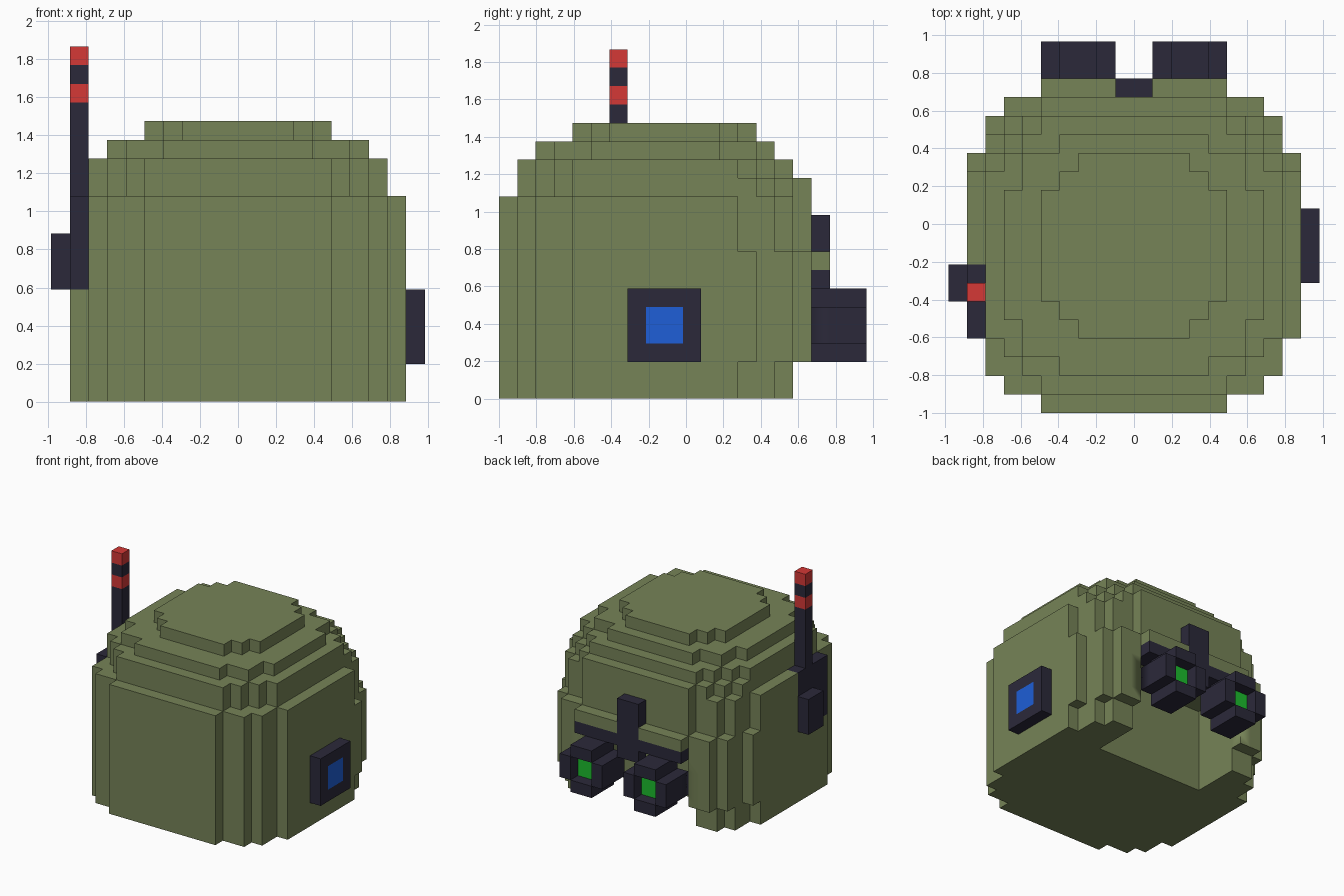
import bpy, bmesh, math

if "Cube" in bpy.data.objects:
    bpy.data.objects.remove(bpy.data.objects["Cube"])

S = 0.0983          # block size
BEVEL = 0.03

PARTS = [           # part name, material name, linear colour
    ("helmet_shell", "olive", (0.182, 0.228, 0.096)),
    ("ear_pad", "charcoal", (0.024, 0.022, 0.042)),
    ("ear_screen", "blue", (0.013, 0.112, 0.68)),
    ("antenna", "charcoal", None),
    ("antenna_bands", "red", (0.66, 0.04, 0.037)),
    ("goggles", "charcoal", None),
    ("goggle_lenses", "green", (0.012, 0.5, 0.027)),
]
ID = {p[0]: n for n, p in enumerate(PARTS)}
cells = {}


def fill(part, xs, ys, zs):
    """Fill a box of blocks; ranges are (start, end) in block units."""
    for i in range(*xs):
        for j in range(*ys):
            for k in range(*zs):
                cells[i, j, k] = ID[part]


# Helmet: stacked discs that shrink upward, some pulled in at the back
def disc(k):
    return (9, 100) if k < 11 else (8, 80) if k < 13 else (7, 61) if k < 14 else (5, 28)


for k in range(15):
    radius, area = disc(k)
    pulled = k < 2 or 8 <= k < 11 or k in (12, 13)
    for i in range(-9, 9):
        for j in range(18):
            dx, dy = i + 0.5, j - 8.5
            if pulled and dy > 0:
                dy += 1
            opening = -5 <= i < 5 and j >= 12 and k < 7
            inside = max(abs(dx), abs(dy)) < radius and dx ** 2 + dy ** 2 <= area
            if inside and not opening:
                cells[i, j, k] = ID["helmet_shell"]

# Ear pad with screen
fill("ear_pad", (9, 10), (7, 11), (2, 6))
fill("ear_screen", (9, 10), (8, 10), (3, 5))

# Radio box and antenna
fill("antenna", (-9, -8), (4, 8), (6, 11))
fill("antenna", (-10, -9), (6, 8), (6, 9))
fill("antenna", (-9, -8), (6, 7), (6, 19))
for k in (16, 18):
    fill("antenna_bands", (-9, -8), (6, 7), (k, k + 1))

# Goggles: bracket, strap, two barrels with recessed lenses
fill("goggles", (-5, 5), (16, 18), (6, 7))
fill("goggles", (-1, 1), (17, 18), (5, 10))
for x0 in (-5, 1):
    for i in range(4):
        for k in range(4):
            if i in (0, 3) and k in (0, 3):
                continue
            hole = i in (1, 2) and k in (1, 2)
            fill("goggles", (x0 + i, x0 + i + 1), (17, 19 if hole else 20), (2 + k, 3 + k))
    fill("goggle_lenses", (x0 + 1, x0 + 3), (18, 19), (3, 5))

# Outer surface of all blocks
bm = bmesh.new()
verts = {}


def vert(p):
    if p not in verts:
        verts[p] = bm.verts.new((p[0] * S, -1 + p[1] * S, p[2] * S))
    return verts[p]


for c, part in cells.items():
    for axis in range(3):
        u, v = (axis + 1) % 3, (axis + 2) % 3
        for side in (0, 1):
            n = list(c)
            n[axis] += 2 * side - 1
            if tuple(n) in cells:
                continue
            loop = []
            for a, b in ((0, 0), (1, 0), (1, 1), (0, 1)):
                p = list(c)
                p[axis] += side
                p[u] += a
                p[v] += b
                loop.append(vert(tuple(p)))
            f = bm.faces.new(loop if side else loop[::-1])
            f.material_index = part
            f.smooth = True

# Softened block edges
sharp = [e for e in bm.edges if len(e.link_faces) == 2 and e.calc_face_angle(0) > 0.7]
bmesh.ops.bevel(bm, geom=sharp, offset=BEVEL, offset_type='OFFSET', segments=1,
                profile=0.5, affect='EDGES', clamp_overlap=False, material=-1)
for f in bm.faces:
    f.smooth = True
for e in bm.edges:
    if len(e.link_faces) == 2 and e.calc_face_angle(0) > math.radians(65):
        e.smooth = False

# One object per part
mats = {}
for name, mat_name, colour in PARTS:
    if mat_name not in mats:
        m = bpy.data.materials.new(mat_name)
        m.diffuse_color = (*colour, 1)
        m.use_nodes = True
        m.node_tree.nodes["Principled BSDF"].inputs["Base Color"].default_value = m.diffuse_color
        mats[mat_name] = m
    part = bm.copy()
    bmesh.ops.delete(part, geom=[f for f in part.faces if f.material_index != ID[name]],
                     context='FACES')
    for f in part.faces:
        f.material_index = 0
    me = bpy.data.meshes.new(name)
    part.to_mesh(me)
    part.free()
    me.materials.append(mats[mat_name])
    ob = bpy.data.objects.new(name, me)
    bpy.context.collection.objects.link(ob)
bm.free()
